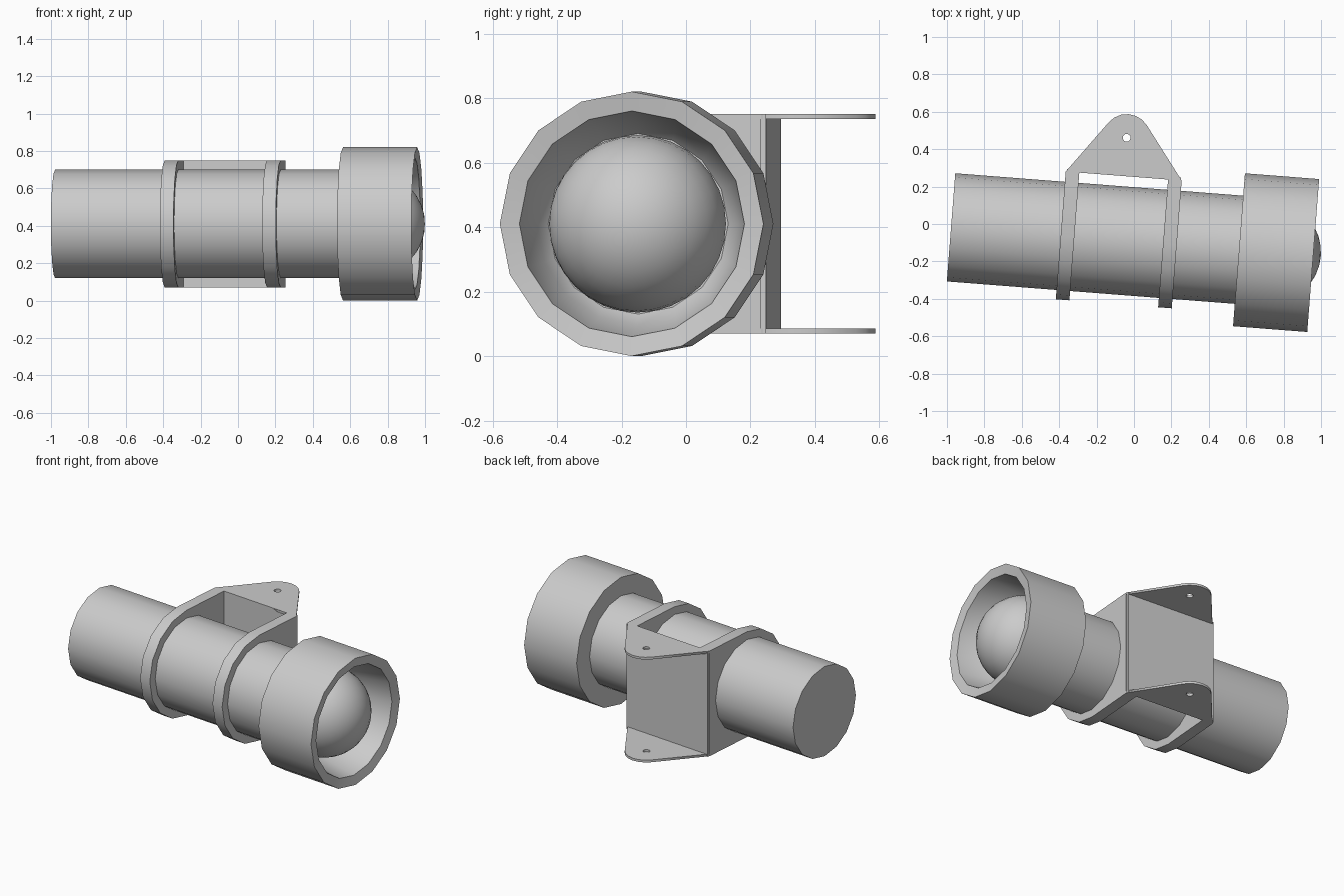
import bpy, bmesh
from math import sin, cos, tan, pi, radians
from mathutils import Matrix

if "Cube" in bpy.data.objects:
    bpy.data.objects.remove(bpy.data.objects["Cube"])

# Local frame: x runs along the tube axis, then everything is yawed slightly
FRAME = Matrix.Translation((0, -0.094, 0.41)) @ Matrix.Rotation(radians(-4.45), 4, 'Z')
SIDES = 16
MID = -0.082          # bracket centre along the tube
HALF = 0.311          # bracket half length


def finish(obj, smooth=True):
    bpy.context.collection.objects.link(obj)
    obj.matrix_world = FRAME
    bpy.ops.object.select_all(action='DESELECT')
    obj.select_set(True)
    bpy.context.view_layer.objects.active = obj
    if obj.type == 'CURVE':
        bpy.ops.object.convert(target='MESH')
    elif smooth:
        bpy.ops.object.shade_smooth_by_angle(angle=radians(32))
    return obj


def from_bmesh(name, bm, smooth=True):
    bmesh.ops.recalc_face_normals(bm, faces=bm.faces)
    me = bpy.data.meshes.new(name)
    bm.to_mesh(me)
    bm.free()
    return finish(bpy.data.objects.new(name, me), smooth)


def strip(bm, a, b):
    n = len(a)
    for i in range(n):
        j = (i + 1) % n
        bm.faces.new((a[i], a[j], b[j], b[i]))


def lathe(name, profile):
    """Closed solid of revolution about local x; profile = (x, radius)."""
    bm = bmesh.new()
    rings = [[bm.verts.new((x, r * cos(2 * pi * i / SIDES), r * sin(2 * pi * i / SIDES)))
              for i in range(SIDES)] for x, r in profile]
    for a, b in zip(rings, rings[1:]):
        strip(bm, a, b)
    bm.faces.new(rings[0])
    bm.faces.new(rings[-1])
    return from_bmesh(name, bm)


# Body tube and flared head with a recessed bowl
lathe("body_tube", [(-0.981, 0.29), (0.60, 0.29)])
lathe("lamp_head", [(0.563, 0.29), (0.563, 0.41), (0.961, 0.41), (0.95, 0.35),
                    (0.74, 0.312), (0.70, 0.28)])

# Domed lens
bm = bmesh.new()
bmesh.ops.create_uvsphere(bm, u_segments=32, v_segments=16, radius=0.275,
                          matrix=Matrix.Translation((0.727, 0, 0)) @ Matrix.Rotation(pi / 2, 4, 'Y'))
from_bmesh("lens_dome", bm)


# Clamp rings: round at the front, square at the back
def clamp_outline(a):
    c, s = cos(a), sin(a)
    if c < 0.01:
        return 0.34 * c, 0.34 * s
    if abs(s) > c + 0.01:
        return 0.34 * c / abs(s), 0.34 * s / abs(s)
    return 0.345, max(-0.34, min(0.34, 0.345 * s / c))


def clamp(name, x0, x1):
    bm = bmesh.new()
    angles = [2 * pi * i / SIDES for i in range(SIDES)]
    loops = []
    for x, outer in ((x0, True), (x1, True), (x1, False), (x0, False)):
        pts = [clamp_outline(a) if outer else (0.288 * cos(a), 0.288 * sin(a)) for a in angles]
        loops.append([bm.verts.new((x, v, z)) for v, z in pts])
    for k in range(4):
        strip(bm, loops[k], loops[(k + 1) % 4])
    return from_bmesh(name, bm)


clamp("rear_clamp", MID - HALF, MID - HALF + 0.073)
clamp("front_clamp", MID + HALF - 0.073, MID + HALF)

# Back plate joining the clamps
bm = bmesh.new()
bmesh.ops.create_cube(bm, size=1, matrix=Matrix.Translation((MID, 0.3525, 0))
                      @ Matrix.Diagonal((2 * HALF - 0.01, 0.015, 0.68, 1)))
from_bmesh("back_plate", bm, False)

# Mounting ears with a pivot hole
HOLE_V = 0.55
arc = [radians(36 + 108 * i / 6) for i in range(7)]
ear = [(MID - HALF, 0.345), (MID + HALF, 0.345)]
ear += [(MID + 0.127 * cos(a), HOLE_V + 0.127 * sin(a)) for a in arc]
hole = [(MID + 0.021 * cos(2 * pi * i / 12), HOLE_V + 0.021 * sin(2 * pi * i / 12)) for i in range(12)]
for name, z in (("upper_ear", 0.3325), ("lower_ear", -0.3325)):
    cu = bpy.data.curves.new(name, 'CURVE')
    cu.dimensions = '2D'
    cu.fill_mode = 'BOTH'
    cu.extrude = 0.0075
    for pts in (ear, hole):
        sp = cu.splines.new('POLY')
        sp.points.add(len(pts) - 1)
        for p, (x, y) in zip(sp.points, pts):
            p.co = (x, y, 0, 1)
        sp.use_cyclic_u = True
    obj = finish(bpy.data.objects.new(name, cu))
    obj.matrix_world = FRAME @ Matrix.Translation((0, 0, z))
